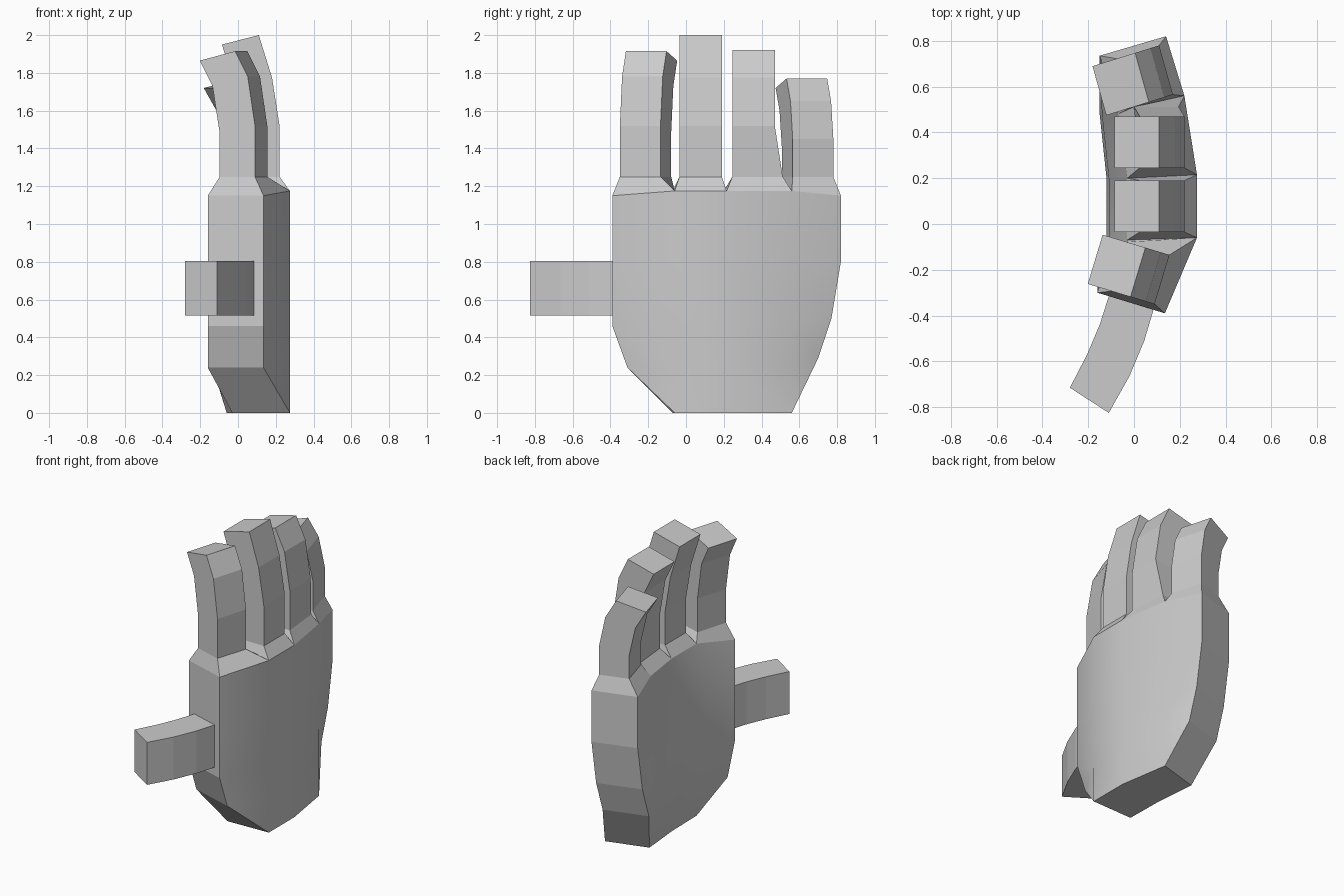
import bpy, bmesh
from mathutils import Vector

if "Cube" in bpy.data.objects:
    bpy.data.objects.remove(bpy.data.objects["Cube"])


def finish(name, bm, smooth=()):
    bmesh.ops.remove_doubles(bm, verts=bm.verts, dist=0.0005)
    bmesh.ops.recalc_face_normals(bm, faces=bm.faces)
    me = bpy.data.meshes.new(name)
    bm.to_mesh(me)
    bm.free()
    ob = bpy.data.objects.new(name, me)
    bpy.context.collection.objects.link(ob)
    return ob


def loft(name, rings):
    """Skin a chain of four-point rings, closing only the last one."""
    bm = bmesh.new()
    vs = [[bm.verts.new(p) for p in r] for r in rings]
    for a, b in zip(vs, vs[1:]):
        for i in range(4):
            j = (i + 1) % 4
            bm.faces.new((a[i], a[j], b[j], b[i]))
    bm.faces.new(vs[-1])
    return finish(name, bm)


# Palm: five columns across, five rows from knuckles to wrist
zs = (1.175, 0.80, 0.46, 0.24, 0.0)
near = ((-.39, 1.15), (-.39, .80), (-.39, .46), (-.31, .24), (-.06, 0))
far = ((.82, 1.15), (.82, .80), (.77, .50), (.70, .29), (.56, 0))
inner = ((-.03, -.03, -.07), (-.11, -.11, -.14), (-.12, -.12, -.15),
         (-.10, -.10, -.13), (-.03, -.035, -.06))
back, front = [], []
for r, z in enumerate(zs):
    last = r == 4
    n, f = near[r], far[r]
    back.append([Vector(p) for p in (
        (.275 if last else .135, n[0], n[1]), (.275, -.06, z), (.275, .215, z),
        (.22, .56, z), (.22 if last else .14, f[0], f[1]))])
    a, b, c = inner[r]
    front.append([Vector(p) for p in (
        (a if last else -.16, -.07 if last else n[0] + .09, n[1]),
        (a, -.07, z), (b, .20, z), (c, .48, z),
        (c if last else -.15, .48 if last else f[0] - .085, f[1]))])

bm = bmesh.new()
B = [[bm.verts.new(p) for p in row] for row in back]
F = [[bm.verts.new(p) for p in row] for row in front]
for r in range(4):
    for c in range(4):
        for G in (B, F):
            bm.faces.new((G[r][c], G[r][c+1], G[r+1][c+1], G[r+1][c])).smooth = True
    for c in (0, 4):
        bm.faces.new((B[r][c], B[r+1][c], F[r+1][c], F[r][c]))
for c in range(4):
    bm.faces.new((B[4][c], B[4][c+1], F[4][c+1], F[4][c]))
bmesh.ops.dissolve_degenerate(bm, dist=0.0005, edges=bm.edges)
for e in bm.edges:
    e.smooth = all(f.smooth for f in e.link_faces)
finish("palm", bm)


# Fingers: knuckle web rising from the palm, then three bent joints
def finger(name, col, a, b, curl, heights, base_b=None):
    curl = Vector((*curl, 0)).normalized()
    rings = [[back[0][col], back[0][col+1], front[0][col+1], front[0][col]]]
    for i, (z, shift, drop) in enumerate(zip(heights, (0, 0, .04, .11),
                                             (0, .04, .05, .05))):
        p = Vector((*a, z)) + curl * shift
        q = Vector((*(base_b if base_b and i == 0 else b), z)) + curl * shift
        thick = curl * .195 - Vector((0, 0, drop))
        rings.append([p, q, q + thick, p + thick])
    loft(name, rings)


finger("index_finger", 0, (.09, -.35), (.155, -.135), (-.957, .289),
       (1.25, 1.52, 1.78, 1.915))
finger("middle_finger", 1, (.22, -.035), (.22, .19), (-1, 0),
       (1.25, 1.52, 1.775, 2.0))
finger("ring_finger", 2, (.22, .245), (.22, .47), (-1, 0),
       (1.25, 1.52, 1.775, 1.92), base_b=(.195, .512))
finger("little_finger", 3, (.17, .565), (.11, .78), (-.955, -.297),
       (1.25, 1.45, 1.65, 1.77))

# Thumb: box section swept along a bent path, rooted on the palm side
outer = ((.085, -.375), (.045, -.51), (-.02, -.665), (-.11, -.825))
inside = ((-.11, -.315), (-.15, -.44), (-.205, -.57), (-.28, -.715))
loft("thumb", [[(*o, .515), (*o, .805), (*i, .805), (*i, .515)]
               for o, i in zip(outer, inside)])
